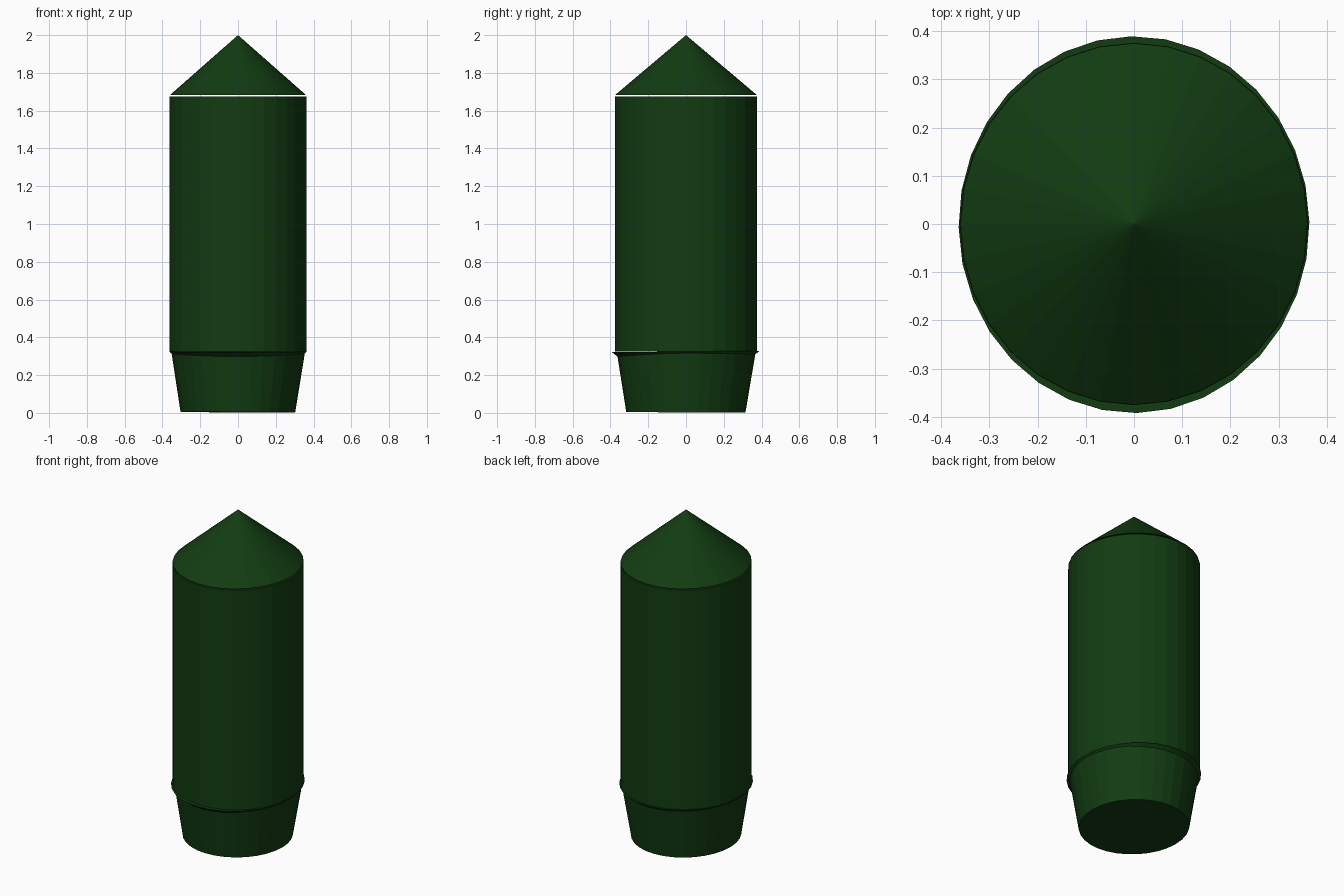
import bpy
import math

if "Cube" in bpy.data.objects:
    bpy.data.objects.remove(bpy.data.objects["Cube"])

SIDES = 32

green = bpy.data.materials.new("dark_green")
green.diffuse_color = (0.006, 0.045, 0.006, 1)
green.use_nodes = True
green.node_tree.nodes["Principled BSDF"].inputs["Base Color"].default_value = green.diffuse_color


def frustum(name, z0, z1, bottom, top, rx, ry, tilt=(0, 0), spin=0):
    """Elliptical frustum between z0 and z1; bottom/top scale the radii rx, ry."""
    bpy.ops.mesh.primitive_cone_add(vertices=SIDES, radius1=bottom, radius2=top,
                                    depth=z1 - z0, end_fill_type='NGON',
                                    rotation=(0, 0, spin))
    ob = bpy.context.object
    ob.name = name
    bpy.ops.object.transform_apply(location=False, rotation=True, scale=False)
    ob.scale = (rx, ry, 1)
    bpy.ops.object.transform_apply(location=False, rotation=False, scale=True)
    ob.location = (0, 0, (z0 + z1) / 2)
    ob.rotation_euler = (tilt[0], tilt[1], 0)
    ob.data.materials.append(green)
    return ob


# pointed cap, a hair above the body
frustum("nose_cone", 1.683, 2.0, 1, 0, 0.36, 0.375)

# straight main tube
frustum("body", 0.325, 1.676, 1, 1, 0.362, 0.376)

# inverted cone whose rim peeks out as a slanted collar
frustum("collar_cone", 0.01, 0.325, 0, 1, 0.364, 0.391,
        tilt=(math.radians(0.5), 0), spin=0.015)

# tapered base stub, slightly crooked
frustum("base_stub", 0.004, 0.318, 0.86, 1, 0.353, 0.367,
        tilt=(math.radians(-0.3), math.radians(0.3)))
